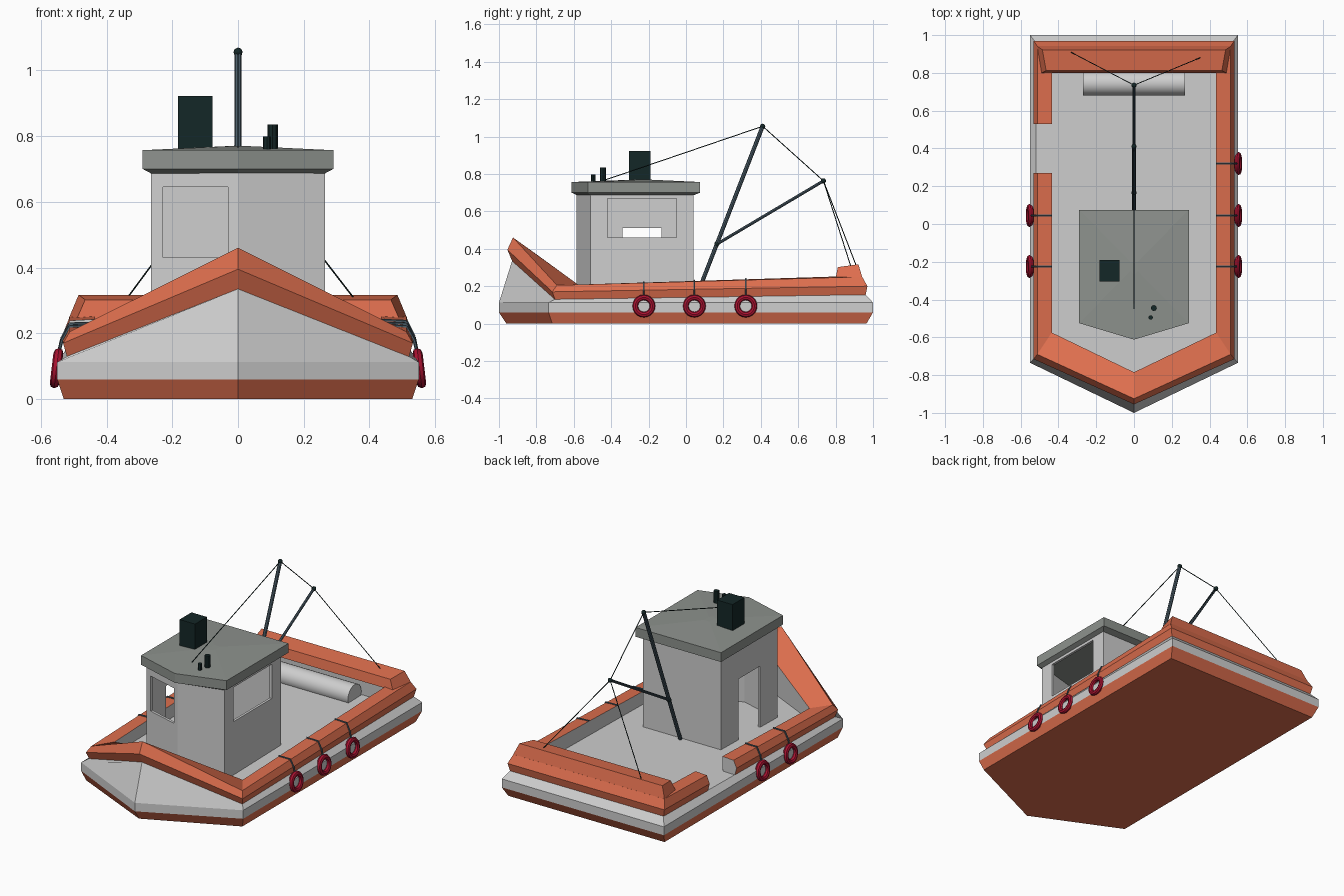
import bpy, bmesh, math
from mathutils import Vector

if "Cube" in bpy.data.objects:
    bpy.data.objects.remove(bpy.data.objects["Cube"])


def material(name, r, g, b):
    m = bpy.data.materials.new(name)
    m.diffuse_color = (r, g, b, 1)
    m.use_nodes = True
    m.node_tree.nodes["Principled BSDF"].inputs["Base Color"].default_value = m.diffuse_color
    return m


ORANGE = material("orange paint", 0.72, 0.155, 0.075)
GREY = material("light grey paint", 0.62, 0.62, 0.62)
ROOF = material("roof grey", 0.27, 0.29, 0.27)
BLACK = material("dark teal black", 0.007, 0.02, 0.02)
RED = material("crimson rubber", 0.40, 0.006, 0.03)
SLATE = material("slate metal", 0.07, 0.11, 0.14)


def finish(name, bm, mats, smooth=False):
    bmesh.ops.recalc_face_normals(bm, faces=bm.faces)
    me = bpy.data.meshes.new(name)
    bm.to_mesh(me)
    bm.free()
    for m in mats:
        me.materials.append(m)
    ob = bpy.data.objects.new(name, me)
    bpy.context.collection.objects.link(ob)
    if smooth:
        bpy.ops.object.select_all(action='DESELECT')
        bpy.context.view_layer.objects.active = ob
        ob.select_set(True)
        bpy.ops.object.shade_smooth_by_angle(angle=math.radians(40))
    return ob


def loft(name, rings, mats, rule=lambda i, j: 0, caps=(0, 0)):
    """Skin closed rings; rule(ring, side) picks the material."""
    bm = bmesh.new()
    vs = [[bm.verts.new(p) for p in r] for r in rings]
    n = len(rings[0])
    for i in range(len(vs) - 1):
        for j in range(n):
            k = (j + 1) % n
            f = bm.faces.new((vs[i][j], vs[i][k], vs[i + 1][k], vs[i + 1][j]))
            f.material_index = rule(i, j)
    for ring, c in zip((vs[0], vs[-1]), caps):
        bm.faces.new(ring).material_index = c
    return finish(name, bm, mats)


def outline(x, stern, side, tip, zs, zc=None, zt=None):
    """Five-sided boat plan: square stern, pointed bow."""
    zc = zs if zc is None else zc
    zt = zs if zt is None else zt
    return [Vector(p) for p in ((-x, stern, zs), (-x, side, zc), (0, tip, zt),
                                (x, side, zc), (x, stern, zs))]


def box(name, lo, hi, mat):
    a, b = lo, hi
    ring = lambda z: [(a[0], a[1], z), (b[0], a[1], z), (b[0], b[1], z), (a[0], b[1], z)]
    return loft(name, [ring(a[2]), ring(b[2])], [mat])


def rod(name, p, q, r, mat, seg=8):
    p, q = Vector(p), Vector(q)
    bm = bmesh.new()
    bmesh.ops.create_cone(bm, cap_ends=True, segments=seg, radius1=r, radius2=r,
                          depth=(q - p).length)
    ob = finish(name, bm, [mat], True)
    ob.location = (p + q) / 2
    ob.rotation_mode = 'QUATERNION'
    ob.rotation_quaternion = (q - p).to_track_quat('Z', 'Y')
    return ob


# hull with orange bottom, grey sides, raised bow and deck
loft("hull", [
    outline(.53, .965, -.715, -.96, 0),
    outline(.55, 1, -.735, -1, .06),
    outline(.55, 1, -.735, -1, .112),
    outline(.52, .96, -.70, -.93, .155, .13, .335),
    outline(.44, .815, -.58, -.79, .155, .13, .13)],
    [GREY, ORANGE], lambda i, j: int(i == 0), (1, 0))

# bulwark: one cross-section swept round the hull, with a gap on the left
lines = [outline(.52, .96, -.70, -.93, .15, .128, .335),
         outline(.532, .97, -.715, -.955, .20, .17, .395),
         outline(.512, .942, -.69, -.925, .25, .205, .46),
         outline(.435, .81, -.575, -.785, .252, .207, .36),
         outline(.44, .815, -.58, -.79, .12, .12, .12)]


def left_station(y):
    return [l[1].lerp(l[0], (y - l[1].y) / (l[0].y - l[1].y)) for l in lines]


stations = [left_station(.27)] + [[l[i] for l in lines] for i in (1, 2, 3, 4, 0)]
stations.append(left_station(.53))
loft("bulwark", stations, [ORANGE, GREY], lambda i, j: int(j >= 3), (1, 1))

# raised stern rail
loft("stern_rail", [
    [(-.49, .80, .245), (.49, .80, .245), (.515, .943, .245), (-.515, .943, .245)],
    [(-.465, .812, .302), (.465, .812, .302), (.485, .922, .317), (-.485, .922, .317)]],
    [ORANGE])

# stern roller lying on deck
rod("stern_roller", (-.27, .745, .178), (.27, .745, .178), .065, GREY, 24)

# wheelhouse: hollow shell with two windows and a door cut out
cabin = loft("wheelhouse", [outline(.265, .04, -.51, -.585, z) for z in (.12, .70)], [GREY])
cutters = [
    loft("cut_inside", [outline(.25, .025, -.498, -.569, z) for z in (.05, .695)], [GREY]),
    box("cut_side_window", (.2, -.42, .46), (.3, -.05, .67), GREY),
    box("cut_front_window", (-.228, -.65, .43), (-.03, -.42, .645), GREY),
    box("cut_door", (-.3, -.34, .05), (-.2, -.13, .51), GREY)]
for c in cutters:
    m = cabin.modifiers.new("cut", 'BOOLEAN')
    m.operation = 'DIFFERENCE'
    m.solver = 'EXACT'
    m.object = c
    bpy.context.view_layer.objects.active = cabin
    bpy.ops.object.modifier_apply(modifier=m.name)
    bpy.data.objects.remove(c)

# roof slab with shallow peak
loft("roof", [
    outline(.262, .038, -.508, -.58, .685),
    outline(.29, .075, -.525, -.612, .70),
    outline(.29, .075, -.525, -.612, .757),
    outline(.02, -.2, -.25, -.27, .77)], [ROOF])

# funnel and roof pipes
box("funnel", (-.183, -.305, .755), (-.078, -.19, .922), BLACK)
rod("tall_pipe", (.105, -.445, .755), (.105, -.445, .835), .016, BLACK)
rod("short_pipe", (.088, -.495, .755), (.088, -.495, .798), .012, BLACK)

# mast, boom, joints and rigging
top, joint, tip = (0, .41, 1.055), (0, .165, .425), (0, .735, .763)
rod("mast", (0, .052, .135), (0, .413, 1.063), .011, SLATE)
rod("boom", joint, tip, .008, SLATE)
for p in (top, joint, tip):
    bm = bmesh.new()
    bmesh.ops.create_icosphere(bm, subdivisions=2, radius=.014)
    finish("mast_joint", bm, [BLACK], True).location = p
for a, b in ((top, (0, -.45, .762)), (top, tip),
             (tip, (-.335, .91, .31)), (tip, (.35, .88, .31))):
    rod("rigging_line", a, b, .0025, BLACK, 6)

# tyre fenders with straps over the bulwark
for s, y in ((1, -.225), (1, .045), (1, .32), (-1, -.225), (-1, .045)):
    bm = bmesh.new()
    n, k = 20, 8
    grid = []
    for i in range(n):
        t = 2 * math.pi * i / n
        ring = []
        for j in range(k):
            u = 2 * math.pi * j / k
            r = .046 + .015 * math.cos(u)
            h = r * math.sin(t)
            ring.append(bm.verts.new((s * (.552 + .015 * math.sin(u) - .12 * h),
                                      y + r * math.cos(t), .094 + h)))
        grid.append(ring)
    for i in range(n):
        for j in range(k):
            a, b = grid[i], grid[(i + 1) % n]
            bm.faces.new((a[j], a[(j + 1) % k], b[(j + 1) % k], b[j]))
    finish("tyre_fender", bm, [RED], True)
    # strap follows the bulwark cross-section
    sec = left_station(y)
    pts = [(s * .548, y, .13), (s * .536, y, sec[1].z)]
    pts += [(-s * q.x, y, q.z + .003) for q in sec[2:4]]
    for a, b in zip(pts, pts[1:]):
        rod("fender_strap", a, b, .005, SLATE, 6)
